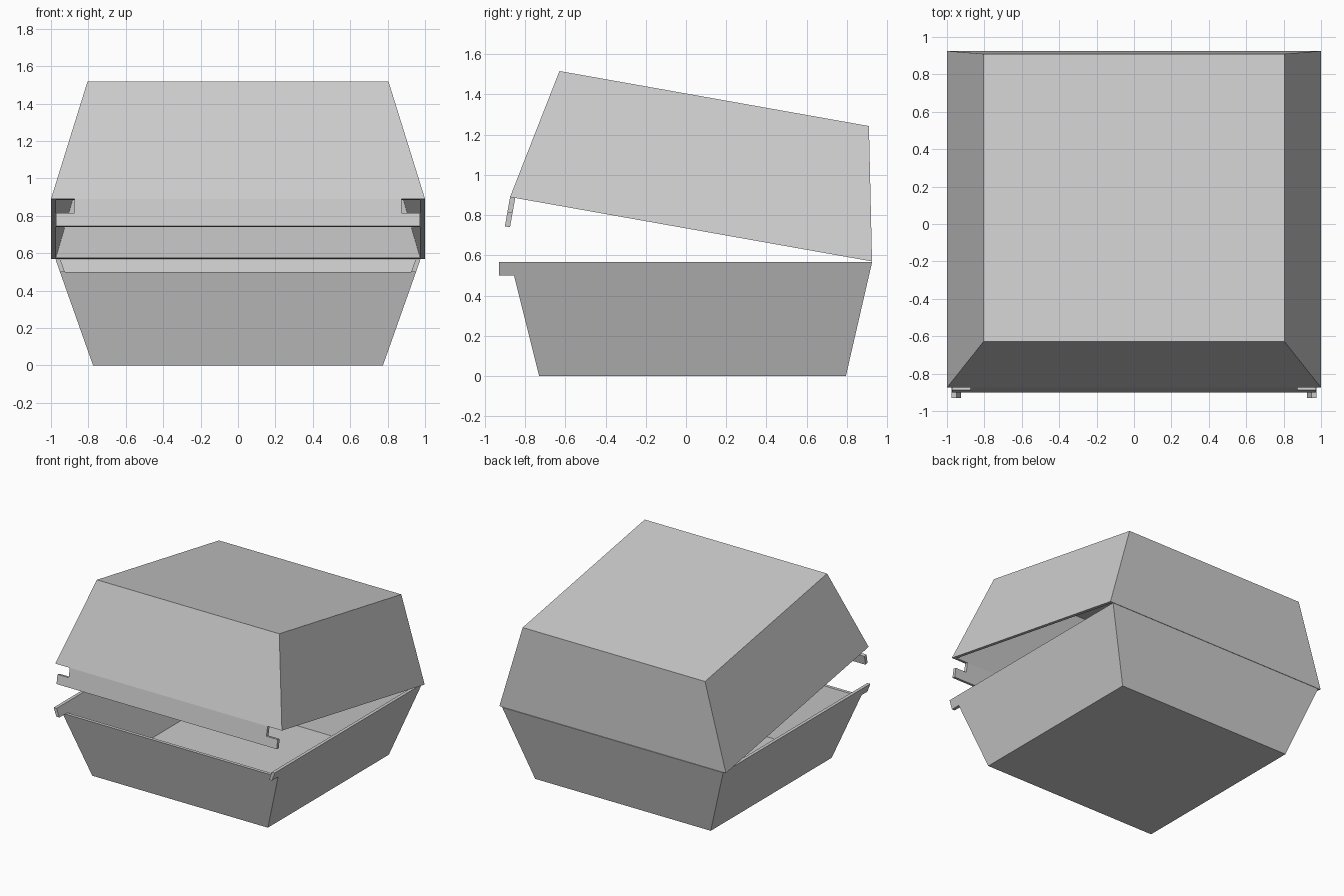
import bpy, bmesh, math
from mathutils import Vector

old = bpy.data.objects.get("Cube")
if old:
    bpy.data.objects.remove(old)

card = bpy.data.materials.new("grey card")
card.use_nodes = True
grey = (0.6, 0.6, 0.6, 1)
card.diffuse_color = grey
card.node_tree.nodes["Principled BSDF"].inputs["Base Color"].default_value = grey

WALL = 0.026


def loft(name, rings):
    """Skin a list of matching rings and cap both ends."""
    bm = bmesh.new()
    loops = [[bm.verts.new(p) for p in ring] for ring in rings]
    n = len(loops[0])
    for a, b in zip(loops, loops[1:]):
        for i in range(n):
            j = (i + 1) % n
            bm.faces.new((a[i], a[j], b[j], b[i]))
    bm.faces.new(loops[0])
    bm.faces.new(loops[-1])
    bmesh.ops.recalc_face_normals(bm, faces=bm.faces)
    mesh = bpy.data.meshes.new(name)
    bm.to_mesh(mesh)
    bm.free()
    mesh.materials.append(card)
    obj = bpy.data.objects.new(name, mesh)
    bpy.context.collection.objects.link(obj)
    return obj


def rect(x, front, back, z, inset=0):
    x, front, back = x - inset, front + inset, back - inset
    return [(x, front, z), (x, back, z), (-x, back, z), (-x, front, z)]


def tray_ring(z, inset=0):
    """Cross-section of the flared tray at height z."""
    return rect(0.775 + 0.354 * z, -0.73 - 0.25 * z, 0.795 + 0.23 * z, z, inset)


# Lower tray, up to the low front edge
LOW, RIM = 0.5, 0.567
loft("tray", [tray_ring(0), tray_ring(LOW), tray_ring(LOW, WALL), tray_ring(WALL, WALL)])


# Raised side and back rim, with ears reaching past the front wall
def rim_ring(z):
    outer, inner = tray_ring(z), tray_ring(z, WALL)
    for ring in (outer, inner):
        for i in (0, 3):
            ring[i] = (ring[i][0], -0.93, z)
    return outer + inner[::-1]


loft("tray_rim_and_ears", [rim_ring(LOW), rim_ring(RIM)])

# Lid, modelled closed with the hinge at its origin
HEIGHT, DEPTH = 0.66, 1.828


def lid_ring(z, inset=0):
    s = z / HEIGHT
    return rect(1 - 0.195 * s, -DEPTH + 0.132 * s, -0.133 * s, z, inset)


lid = loft("lid", [lid_ring(HEIGHT), lid_ring(0), lid_ring(0, WALL),
                   lid_ring(HEIGHT - WALL, WALL)])

# Locking flap: a narrow neck that widens into two hooks
half = [(0.873, 0), (0.873, -0.075), (0.972, -0.075), (0.972, -0.148)]
outline = half + [(-x, z) for x, z in reversed(half)]
flap = loft("locking_flap", [[(x, y, z) for x, z in outline]
                             for y in (-DEPTH, -DEPTH + WALL)])

# Swing the lid open
for part in (lid, flap):
    part.location = Vector((0, 0.925, RIM + 0.003))
    part.rotation_euler.x = -math.atan2(0.32, 1.8)
